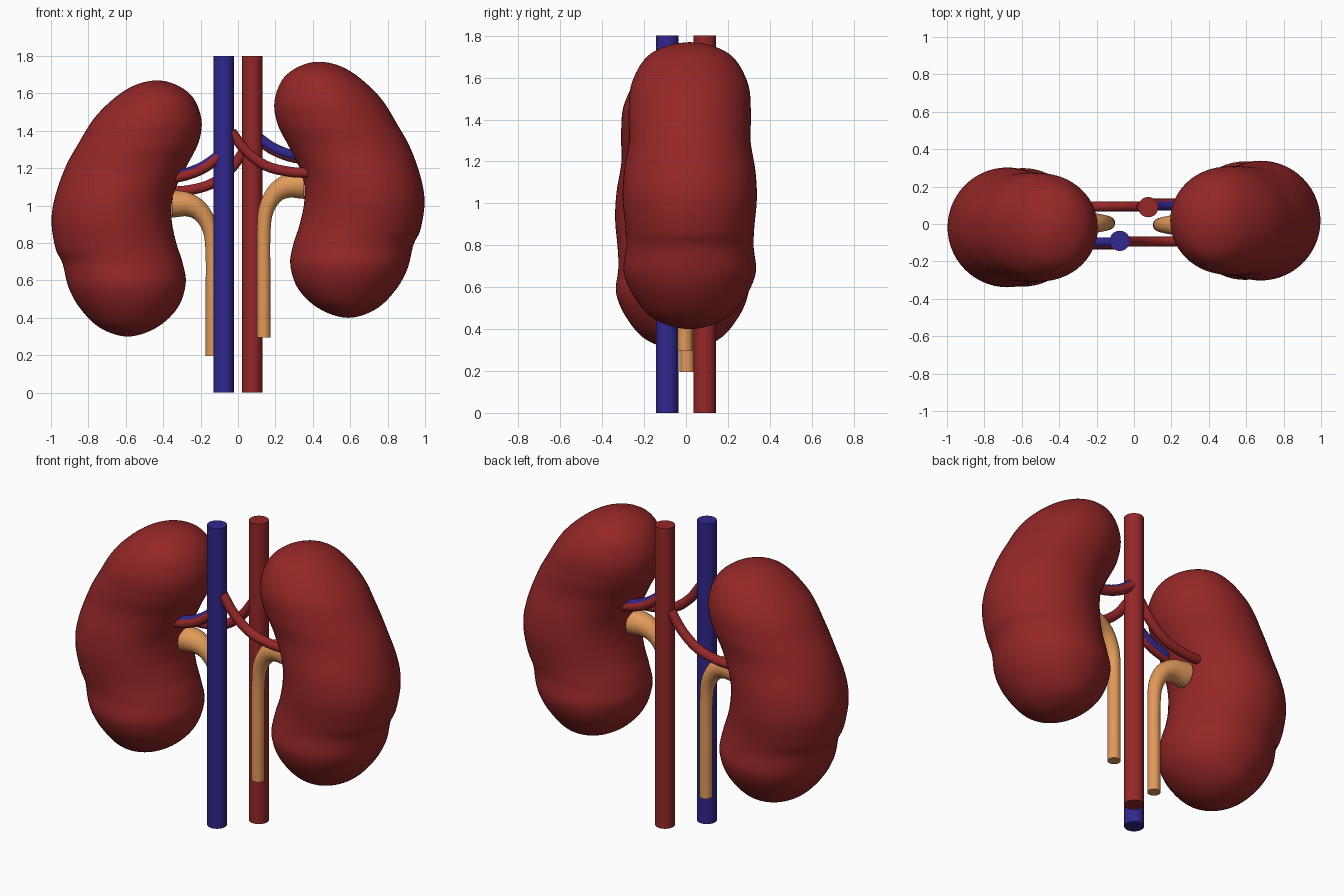
import bpy, bmesh, math
from mathutils import Vector

if "Cube" in bpy.data.objects:
    bpy.data.objects.remove(bpy.data.objects["Cube"])


def material(name, rgb):
    m = bpy.data.materials.new(name)
    m.diffuse_color = (*rgb, 1)
    m.use_nodes = True
    m.node_tree.nodes["Principled BSDF"].inputs["Base Color"].default_value = m.diffuse_color
    return m


RED = material("tissue red", (0.30, 0.02, 0.02))
BLUE = material("vein blue", (0.03, 0.02, 0.27))
TAN = material("ureter tan", (0.75, 0.32, 0.10))


def spline(rows, steps):
    """Catmull-Rom through rows; the first and last rows only steer."""
    out = []
    for i in range(1, len(rows) - 2):
        for k in range(steps):
            t = k / steps
            out.append([0.5 * (2 * b + (c - a) * t + (2 * a - 5 * b + 4 * c - d) * t * t
                               + (3 * b - a - 3 * c + d) * t ** 3)
                        for a, b, c, d in zip(*rows[i - 1:i + 3])])
    out.append(list(rows[-2]))
    return out


def loft(name, rings, mat):
    """Skin closed rings of points and cap both ends."""
    bm = bmesh.new()
    vs = [[bm.verts.new(p) for p in r] for r in rings]
    n = len(rings[0])
    for a, b in zip(vs, vs[1:]):
        for j in range(n):
            k = (j + 1) % n
            bm.faces.new((a[j], a[k], b[k], b[j]))
    bm.faces.new(vs[0])
    bm.faces.new(vs[-1])
    bmesh.ops.remove_doubles(bm, verts=bm.verts, dist=0.0002)
    bmesh.ops.recalc_face_normals(bm, faces=bm.faces)
    me = bpy.data.meshes.new(name)
    bm.to_mesh(me)
    bm.free()
    me.materials.append(mat)
    ob = bpy.data.objects.new(name, me)
    bpy.context.collection.objects.link(ob)
    bpy.ops.object.select_all(action='DESELECT')
    ob.select_set(True)
    bpy.context.view_layer.objects.active = ob
    bpy.ops.object.shade_smooth_by_angle(angle=math.radians(40))


def place(p, s, dz):
    """s = -1 turns a part half way round the z axis."""
    return Vector((s * p[0], s * p[1], p[2] + dz))


def tube(name, path, y, mat, s=1, dz=0.0, n=24):
    """Round tube in a plane of constant y; path rows are x, z, radius."""
    rows = [[2 * a - b for a, b in zip(path[0], path[1])], *path,
            [2 * a - b for a, b in zip(path[-1], path[-2])]]
    pts = spline(rows, 8)
    rings = []
    for i, (x, z, r) in enumerate(pts):
        a, b = pts[max(i - 1, 0)], pts[min(i + 1, len(pts) - 1)]
        t = Vector((b[0] - a[0], 0, b[1] - a[1])).normalized()
        side = Vector((t.z, 0, -t.x))
        ring = []
        for j in range(n):
            w = math.tau * j / n
            p = Vector((x, y, z)) + side * (r * math.cos(w)) + Vector((0, r * math.sin(w), 0))
            ring.append(place(p, s, dz))
        rings.append(ring)
    loft(name, rings, mat)


# Kidney sections: inner x, inner z, outer x, outer z, half depth
SECTIONS = [
    (.41, 1.768, .41, 1.768, 0), (.26, 1.70, .58, 1.73, .185),
    (.197, 1.57, .75, 1.59, .275), (.21, 1.44, .86, 1.42, .292),
    (.28, 1.30, .925, 1.30, .290), (.345, 1.16, .98, 1.14, .314),
    (.355, 1.03, .997, 1.01, .320), (.33, .90, .975, .87, .308),
    (.295, .79, .938, .79, .305), (.28, .68, .905, .66, .315),
    (.325, .55, .84, .545, .262), (.44, .445, .735, .445, .165),
    (.59, .40, .59, .40, 0),
]


def flip(r):
    return (r[2], r[3], r[0], r[1], -r[4])


def kidney(name, s, dz, n=56):
    rows = [flip(SECTIONS[1]), *SECTIONS, flip(SECTIONS[-2])]
    rings = []
    for xi, zi, xo, zo, d in spline(rows, 7):
        ring = []
        for j in range(n):
            w = math.tau * j / n
            c = 0.5 * math.cos(w)
            ring.append(place(((xi + xo) / 2 + (xo - xi) * c, .018 + d * math.sin(w),
                               (zi + zo) / 2 + (zo - zi) * c), s, dz))
        rings.append(ring)
    loft(name, rings, RED)


# Main vessels
tube("main_vein", [(-.076, 0, .054), (-.076, 1.8, .054)], -.09, BLUE, n=40)
tube("main_artery", [(.076, 0, .054), (.076, 1.8, .054)], .09, RED, n=40)

# Each side: kidney, ureter and branch vessels
CROSS = [(-.035, 1.395, .027), (.04, 1.295, .027), (.145, 1.215, .027),
         (.28, 1.18, .027), (.42, 1.175, .027)]
NEAR = [(.08, 1.395, .027), (.125, 1.352, .027), (.2, 1.303, .027),
        (.3, 1.268, .027), (.42, 1.255, .027)]
URETER = [(.137, .295, .036), (.137, .6, .036), (.138, .86, .036), (.152, .98, .041),
          (.2, 1.065, .051), (.27, 1.105, .064), (.352, 1.11, .074)]
for side, s, dz in (("right", 1, 0.0), ("left", -1, -0.1)):
    kidney(side + "_kidney", s, dz)
    tube(side + "_ureter", URETER, -.005, TAN, s, dz, 32)
    tube(side + "_crossing_branch", CROSS, -.093, RED, s, dz)
    tube(side + "_near_branch_blue", NEAR, .098, BLUE, s, dz)
    tube(side + "_near_branch_red", [(x, z - .012, r) for x, z, r in NEAR], .108, RED, s, dz)
